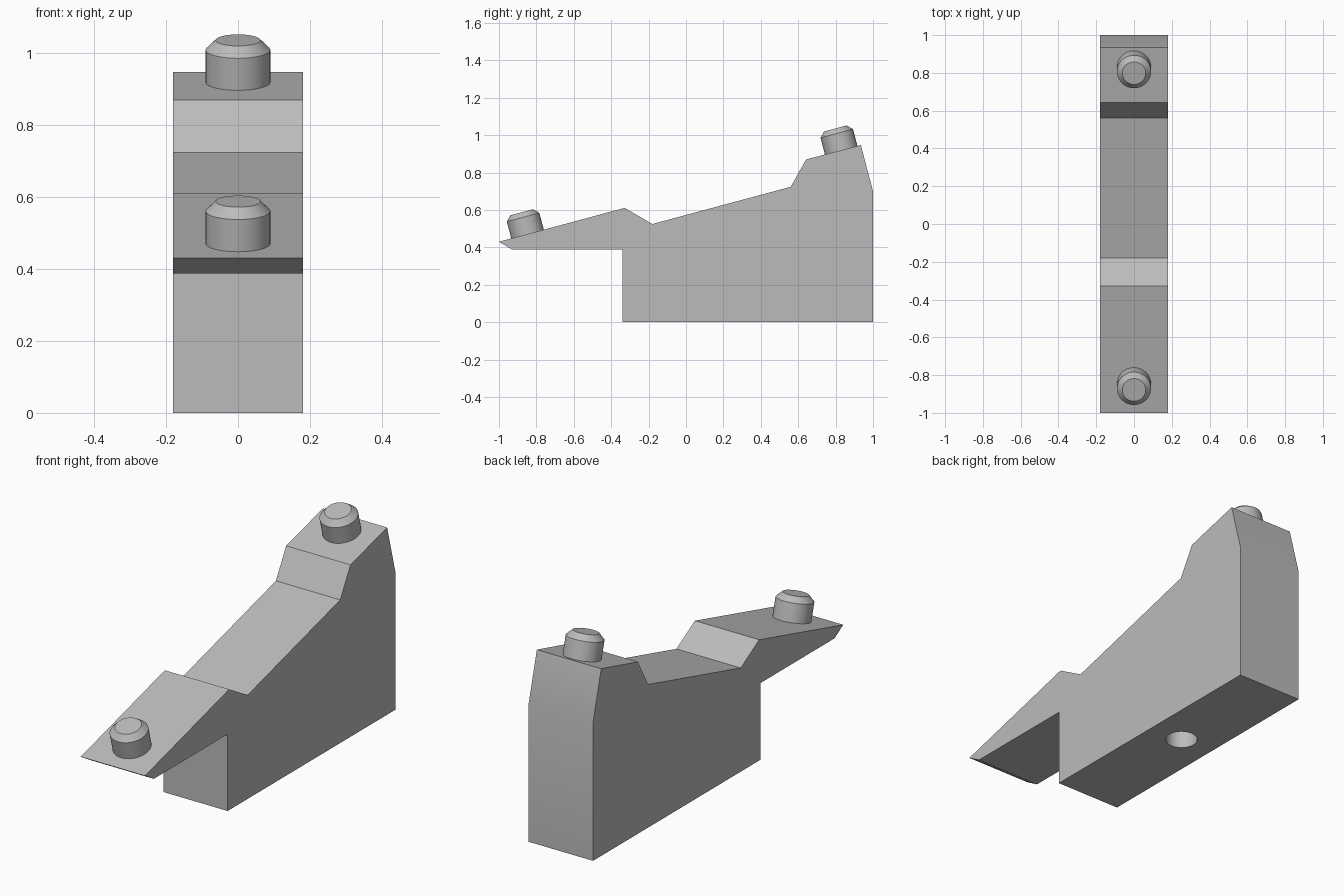
import bpy, bmesh, math
from mathutils import Vector, Matrix

cube = bpy.data.objects.get("Cube")
if cube:
    bpy.data.objects.remove(cube)

# One plain grey for the whole model
grey = bpy.data.materials.new("plain grey")
grey.use_nodes = True
COLOR = (0.5, 0.5, 0.5, 1)
grey.diffuse_color = COLOR
grey.node_tree.nodes["Principled BSDF"].inputs["Base Color"].default_value = COLOR

HALF_WIDTH = 0.18
TILT = math.radians(15)


def make_object(name, bm):
    bmesh.ops.recalc_face_normals(bm, faces=bm.faces[:])
    mesh = bpy.data.meshes.new(name)
    bm.to_mesh(mesh)
    bm.free()
    mesh.materials.append(grey)
    obj = bpy.data.objects.new(name, mesh)
    bpy.context.collection.objects.link(obj)
    return obj


def smooth(obj):
    bpy.ops.object.select_all(action='DESELECT')
    obj.select_set(True)
    bpy.context.view_layer.objects.active = obj
    bpy.ops.object.shade_smooth_by_angle(angle=math.radians(25))


def revolve(name, profile, base, tilt=0):
    """Closed turned part from (radius, height) rings, leaning to the front."""
    bm = bmesh.new()
    points = [(0, profile[0][1])] + profile + [(0, profile[-1][1])]
    verts = [bm.verts.new((r, 0, z)) for r, z in points]
    edges = [bm.edges.new(pair) for pair in zip(verts, verts[1:])]
    bmesh.ops.spin(bm, geom=verts + edges, axis=(0, 0, 1), cent=(0, 0, 0),
                   angle=math.tau, steps=48)
    bmesh.ops.remove_doubles(bm, verts=bm.verts[:], dist=0.0001)
    bm.transform(Matrix.Translation(base) @ Matrix.Rotation(tilt, 4, 'X'))
    return make_object(name, bm)


# Block: side outline (y, z) extruded across the width
outline = [(-1, 0.43), (-0.93, 0.388), (-0.34, 0.388), (-0.34, 0), (1, 0),
           (1, 0.70), (0.935, 0.947), (0.642, 0.87), (0.56, 0.724),
           (-0.18, 0.525), (-0.328, 0.611)]
bm = bmesh.new()
side = bm.faces.new([bm.verts.new((-HALF_WIDTH, y, z)) for y, z in outline])
extruded = bmesh.ops.extrude_face_region(bm, geom=[side])["geom"]
bmesh.ops.translate(bm, vec=Vector((2 * HALF_WIDTH, 0, 0)),
                    verts=[v for v in extruded if isinstance(v, bmesh.types.BMVert)])
block = make_object("stepped_block", bm)

# Round blind hole in the underside
cutter = revolve("hole_cutter", [(0.075, -0.1), (0.075, 0.35)], (0, 0.35, 0))
cutter.hide_render = True
cutter.hide_set(True)
cut = block.modifiers.new("underside_hole", 'BOOLEAN')
cut.operation = 'DIFFERENCE'
cut.solver = 'EXACT'
cut.object = cutter
bpy.context.view_layer.objects.active = block
bpy.ops.object.modifier_apply(modifier=cut.name)
bpy.data.objects.remove(cutter)
smooth(block)

# Chamfered pins standing square to the sloped pads
pin_profile = [(0.09, -0.02), (0.09, 0.093), (0.062, 0.121)]
for name, base in (("front_pin", (0, -0.847, 0.471)), ("rear_pin", (0, 0.83, 0.919))):
    smooth(revolve(name, pin_profile, base, TILT))
